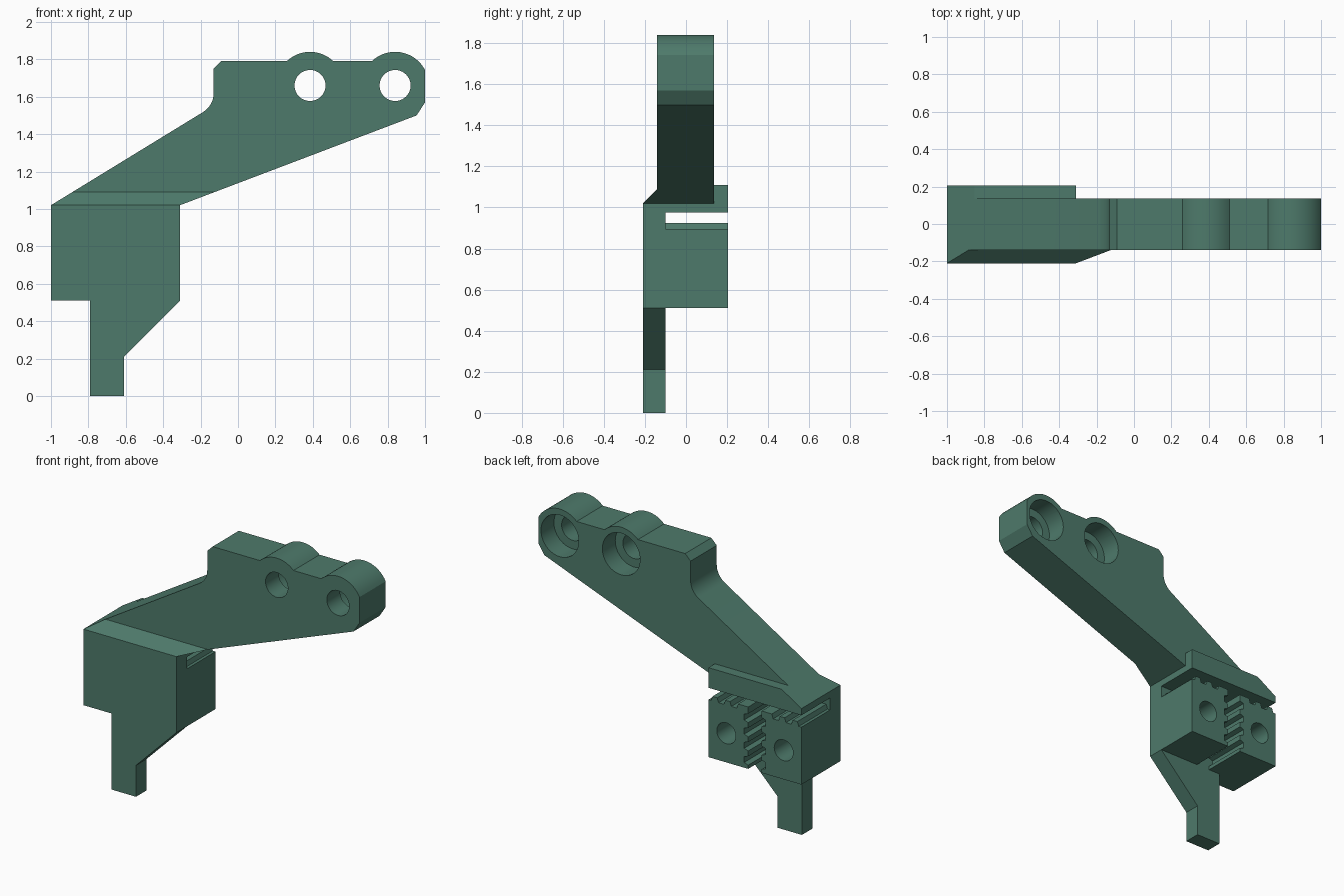
import bpy, bmesh, math

if "Cube" in bpy.data.objects:
    bpy.data.objects.remove(bpy.data.objects["Cube"])

XC = -0.655  # middle of the clamp block

mat = bpy.data.materials.new("dark_green")
mat.diffuse_color = (0.076, 0.195, 0.147, 1)
mat.use_nodes = True
mat.node_tree.nodes["Principled BSDF"].inputs["Base Color"].default_value = mat.diffuse_color


def finish(bm, name):
    bmesh.ops.recalc_face_normals(bm, faces=bm.faces)
    me = bpy.data.meshes.new(name)
    bm.to_mesh(me)
    bm.free()
    ob = bpy.data.objects.new(name, me)
    bpy.context.collection.objects.link(ob)
    me.materials.append(mat)
    return ob


def extrude(name, pts, y0, y1):
    """Extrude an x-z outline from y0 to y1."""
    bm = bmesh.new()
    face = bm.faces.new([bm.verts.new((x, y0, z)) for x, z in pts])
    new = bmesh.ops.extrude_face_region(bm, geom=[face])["geom"]
    bmesh.ops.translate(bm, vec=(0, y1 - y0, 0),
                        verts=[v for v in new if isinstance(v, bmesh.types.BMVert)])
    return finish(bm, name)


def arc(cx, cz, r, a0, a1, n):
    return [(cx + r * math.cos(math.radians(a0 + (a1 - a0) * i / n)),
             cz + r * math.sin(math.radians(a0 + (a1 - a0) * i / n))) for i in range(n + 1)]


def drill(name, x, z, r, y0, y1):
    return extrude(name, arc(x, z, r, 0, 352.5, 47), y0, y1)


def combine(target, other, op):
    """Boolean two parts and drop the second."""
    m = target.modifiers.new(op.lower(), "BOOLEAN")
    m.operation, m.object, m.solver = op, other, "EXACT"
    bpy.context.view_layer.objects.active = target
    bpy.ops.object.modifier_apply(modifier=m.name)
    bpy.data.objects.remove(other)


# Clamp block
bracket = extrude("belt_clamp_bracket",
                  [(-1, 0.51), (-0.31, 0.51), (-0.31, 1.02), (-1, 1.02)], -0.21, 0.205)

# Leg below the block, on the front side
leg = extrude("leg", [(-0.79, 0), (-0.61, 0), (-0.61, 0.21), (-0.31, 0.51), (-0.31, 0.56),
                      (-0.79, 0.56)], -0.21, -0.10)

# Slanted arm with two rounded bosses
arm_pts = [(-1, 1.0), (-0.31, 1.0), (-0.31, 1.02), (0.955, 1.50), (1, 1.57)]
arm_pts += arc(0.84, 1.66, 0.18, 27.3, 133.8, 16)
arm_pts += arc(0.385, 1.66, 0.18, 46.2, 133.8, 14)
arm_pts += [(-0.09, 1.79), (-0.13, 1.75)]
arm_pts += arc(-0.25, 1.62, 0.12, 0, -58.5, 8)
arm_pts += [(-1, 1.02)]
arm = extrude("arm", arm_pts, -0.14, 0.137)

# Rear lip above the belt slot
slope_l = (1.5177 - 1.02) / (-0.1873 + 1)
lip = extrude("rear_lip", [(-1, 1.0), (-0.31, 1.0), (-0.31, 1.11),
                           (-1 + 0.09 / slope_l, 1.11), (-1, 1.02)], 0.10, 0.205)

# Chamfer wedge between the block front and the arm
xl, xr = -1 + 0.07 / slope_l, -0.31 + 0.07 * 1.265 / 0.48
bm = bmesh.new()
for x0, x1, yf, z in ((-1, -0.31, -0.21, 1.02), (xl, xr, -0.14, 1.09)):
    for x in (x0, x1):
        for y in (yf, -0.12):
            bm.verts.new((x, y, z))
bmesh.ops.convex_hull(bm, input=bm.verts)
bmesh.ops.dissolve_limit(bm, angle_limit=0.02, verts=bm.verts, edges=bm.edges)
wedge = finish(bm, "front_chamfer")

for part in (leg, arm, lip, wedge):
    combine(bracket, part, "UNION")

# T-shaped toothed belt channel, open to the back
half = [(0.4, 0.975), (0.4, 0.895), (0.325, 0.895), (0.315, 0.925)]
for u in (0.25, 0.155):
    half += [(u + 0.03, 0.925), (u + 0.02, 0.895), (u - 0.02, 0.895), (u - 0.03, 0.925)]
half.append((0.05, 0.925))
for i in range(4):
    z = 0.85 - 0.095 * i
    half += [(0.05, z + 0.03), (0.08, z + 0.02), (0.08, z - 0.02), (0.05, z - 0.03)]
half.append((0.05, 0.45))
channel = [(XC + u, z) for u, z in half] + [(XC - u, z) for u, z in reversed(half)]
cutters = [extrude("belt_channel", channel, -0.10, 0.3)]

# Screw holes with rear counterbores in the arm
for x in (0.385, 0.84):
    cutters.append(drill("screw_hole", x, 1.66, 0.083, -0.3, 0.3))
    cutters.append(drill("counterbore", x, 1.66, 0.14, 0.0, 0.3))

# Blind holes in the two clamp jaws
for s in (-1, 1):
    cutters.append(drill("jaw_hole", XC + s * 0.213, 0.705, 0.07, -0.10, 0.3))

for c in cutters:
    combine(bracket, c, "DIFFERENCE")

bpy.ops.object.select_all(action="DESELECT")
bracket.select_set(True)
bpy.context.view_layer.objects.active = bracket
bpy.ops.object.shade_smooth_by_angle(angle=math.radians(25))
